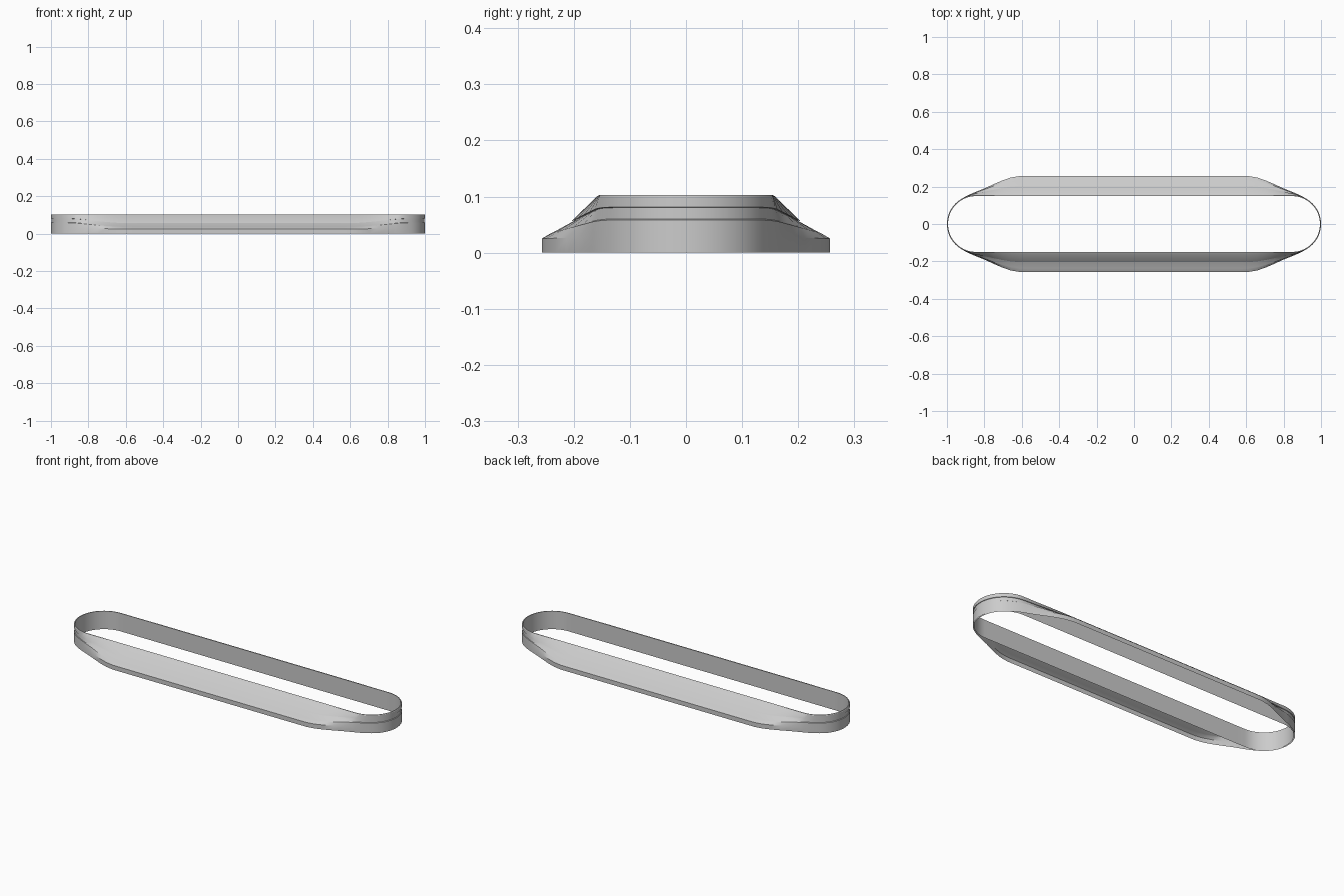
import bpy, math

if "Cube" in bpy.data.objects:
    bpy.data.objects.remove(bpy.data.objects["Cube"])

R, STRAIGHT, FLARE = 0.155, 0.845, 0.102   # end radius, half straight, sideways flare


def outline():
    """Racetrack path, counter-clockwise: (x, y, normal_x, normal_y)."""
    pts = []
    arc, n = 32, 36
    for s in (1, -1):
        for i in range(arc):
            a = -math.pi / 2 + math.pi * i / arc
            c, d = math.cos(a), math.sin(a)
            pts.append((s * (STRAIGHT + R * c), s * R * d, s * c, s * d))
        for i in range(n):
            pts.append((s * STRAIGHT * (1 - 2 * i / n), s * R, 0, s))
    return pts


def flare(x):
    """1 along the sides, easing to 0 at the rounded ends."""
    t = min(max((abs(x) - 0.60) / 0.33, 0), 1)
    return 1 - t * t * (3 - 2 * t)


def loft(name, profile):
    """Profile rows run bottom to top: (end offset, end z, side flare, side z)."""
    path = outline()
    n = len(path)
    verts, faces = [], []
    for eo, ez, so, sz in profile:
        for x, y, nx, ny in path:
            f = flare(x)
            sign = 1 if y > 0 else -1
            out = sign * so * f if abs(y) > 1e-6 else 0
            off = eo if eo < 0 and so == 0 else eo * (1 - f)
            verts.append((x + nx * off, y + ny * off + out, ez + (sz - ez) * f))
    for r in range(len(profile) - 1):
        for i in range(n):
            j = (i + 1) % n
            faces.append((r * n + i, r * n + j, (r + 1) * n + j, (r + 1) * n + i))
    mesh = bpy.data.meshes.new(name)
    mesh.from_pydata(verts, [], faces)
    mesh.update()
    ob = bpy.data.objects.new(name, mesh)
    bpy.context.collection.objects.link(ob)
    bpy.context.view_layer.objects.active = ob
    ob.select_set(True)
    bpy.ops.object.shade_smooth_by_angle(angle=math.radians(25))
    ob.select_set(False)
    return ob


# Outer skirt: vertical lip, sloped lower panel, recessed step, upper slope
loft("outer_skirt", [
    (0.000, 0.000, FLARE, 0.000),
    (0.000, 0.028, FLARE, 0.025),
    (0.000, 0.058, 0.085, 0.035),
    (-0.003, 0.060, 0.082, 0.036),
    (-0.003, 0.080, 0.042, 0.058),
    (0.000, 0.081, 0.049, 0.056),
    (0.000, 0.100, 0.003, 0.101),
    (-0.002, 0.103, 0.000, 0.103),
])

# Inner wall: top rim and straight inside face, open underneath
loft("inner_wall", [
    (-0.002, 0.103, 0, 0.103),
    (-0.006, 0.103, 0, 0.103),
    (-0.006, 0.000, 0, 0.000),
])
